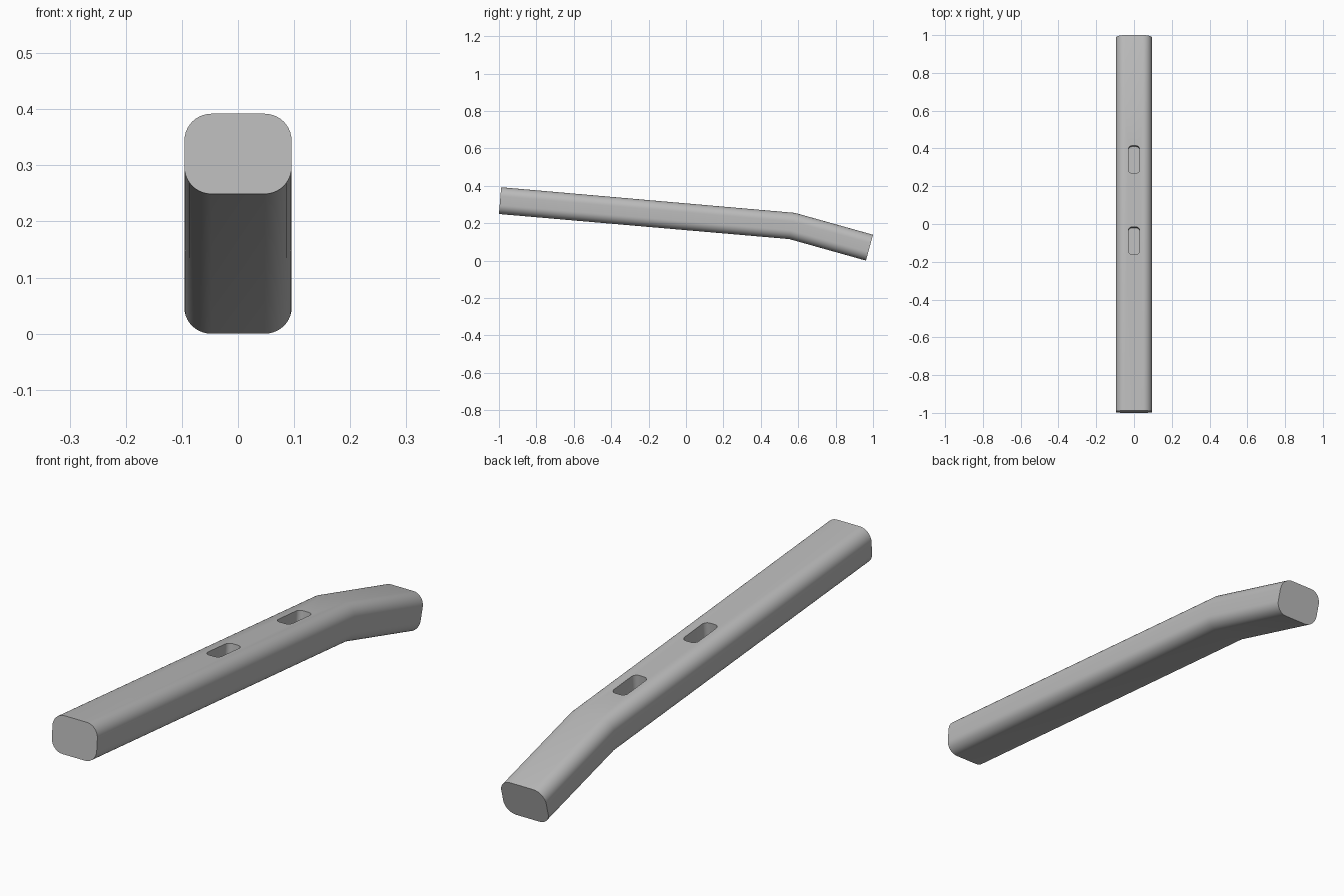
import bpy, bmesh, math
from mathutils import Matrix, Vector

cube = bpy.data.objects.get("Cube")
if cube:
    bpy.data.objects.remove(cube, do_unlink=True)

grey = bpy.data.materials.new("plain grey")
grey.use_nodes = True
grey.diffuse_color = (0.5, 0.5, 0.5, 1)
grey.node_tree.nodes["Principled BSDF"].inputs["Base Color"].default_value = (0.5, 0.5, 0.5, 1)


def rounded_rect(w, h, r, steps=10):
    """Outline of a rounded rectangle centred on the origin."""
    points = []
    for k, (sx, sy) in enumerate([(1, 1), (-1, 1), (-1, -1), (1, -1)]):
        for i in range(steps + 1):
            a = math.pi / 2 * (k + i / steps)
            points.append((sx * (w / 2 - r) + r * math.cos(a),
                           sy * (h / 2 - r) + r * math.sin(a)))
    return points


def loft(name, rings):
    """Closed solid skinned through matching rings of points."""
    bm = bmesh.new()
    loops = [[bm.verts.new(p) for p in ring] for ring in rings]
    n = len(loops[0])
    for a, b in zip(loops, loops[1:]):
        for i in range(n):
            j = (i + 1) % n
            bm.faces.new((a[i], a[j], b[j], b[i]))
    bm.faces.new(loops[0])
    bm.faces.new(loops[-1])
    bmesh.ops.recalc_face_normals(bm, faces=bm.faces)
    mesh = bpy.data.meshes.new(name)
    bm.to_mesh(mesh)
    bm.free()
    mesh.materials.append(grey)
    obj = bpy.data.objects.new(name, mesh)
    bpy.context.collection.objects.link(obj)
    return obj


# Bent bar: bottom and top (y, z) of the section at the front, bend and back
HEIGHT = 0.1435
stations = [((-1.0, 0.249), (-0.988, 0.392)),
            ((0.552, 0.115), (0.582, 0.255)),
            ((0.962, 0.0), (1.0, 0.138))]
outline = rounded_rect(0.191, HEIGHT, 0.048)
rings = []
for bottom, top in stations:
    low, high = Vector(bottom), Vector(top)
    ring = []
    for x, h in outline:
        p = low.lerp(high, h / HEIGHT + 0.5)
        ring.append((x, p.x, p.y))
    rings.append(ring)
bar = loft("bent_bar", rings)

# Two blind slots sunk square to the long upper face
(y0, z0), (y1, z1) = stations[0][1], stations[1][1]
slope = (z1 - z0) / (y1 - y0)
DEPTH = 0.06
bpy.context.view_layer.objects.active = bar
bar.select_set(True)
for label, y in (("front", -0.088), ("rear", 0.342)):
    place = (Matrix.Translation((0, y, z0 + slope * (y - y0)))
             @ Matrix.Rotation(math.atan(slope), 4, "X"))
    slot = rounded_rect(0.06, 0.146, 0.02, 6)
    cutter = loft(label + "_slot_cutter",
                  [[place @ Vector((x, v, z)) for x, v in slot] for z in (-DEPTH, 0.05)])
    cutter.hide_render = True
    cut = bar.modifiers.new(label + "_slot", "BOOLEAN")
    cut.operation = "DIFFERENCE"
    cut.solver = "EXACT"
    cut.object = cutter
    bpy.ops.object.modifier_apply(modifier=cut.name)
    bpy.data.objects.remove(cutter, do_unlink=True)

bpy.ops.object.shade_smooth_by_angle(angle=math.radians(30))
